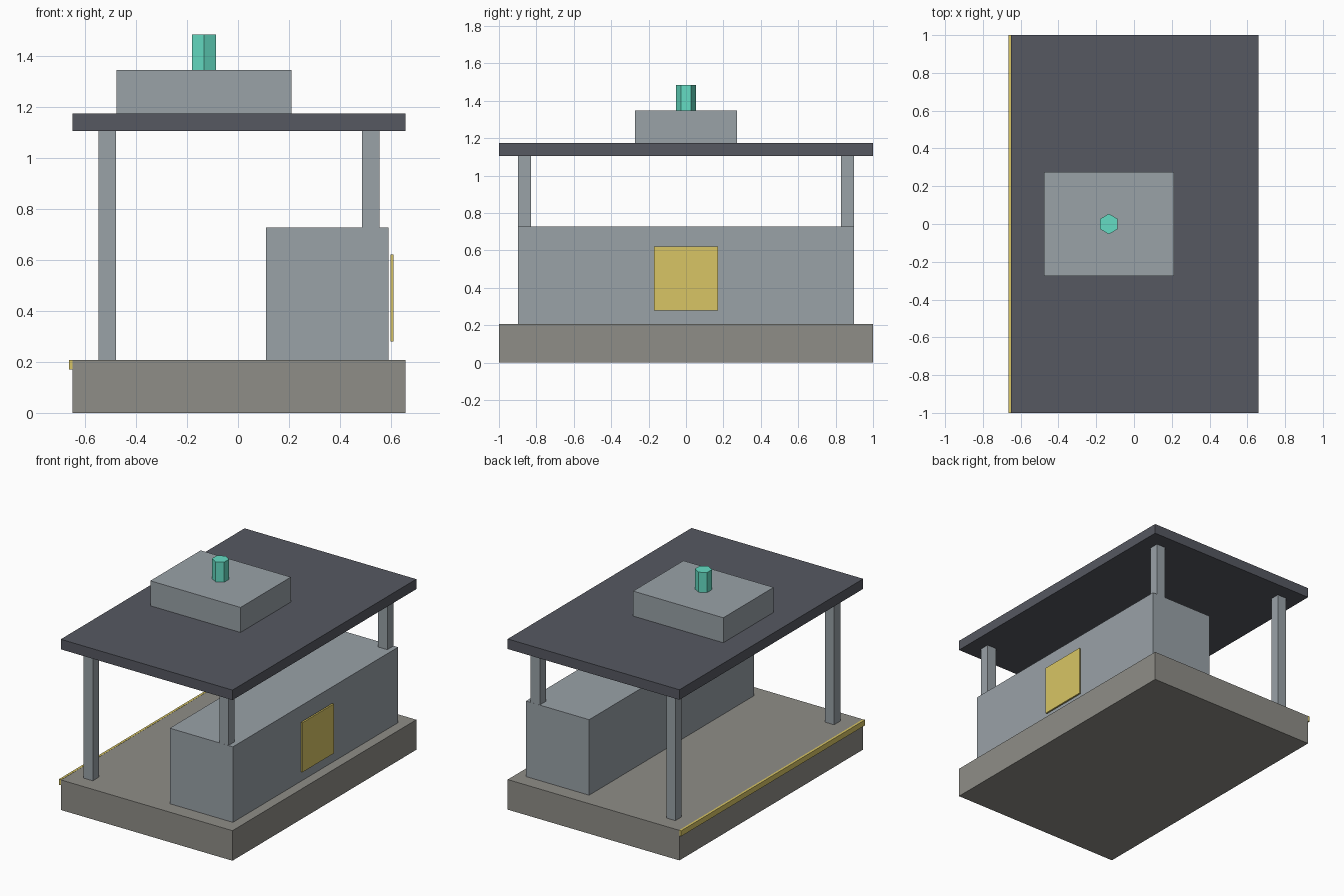
import bpy
import bmesh
from math import radians
from mathutils import Matrix

if "Cube" in bpy.data.objects:
    bpy.data.objects.remove(bpy.data.objects["Cube"])


def material(name, rgb):
    m = bpy.data.materials.new(name)
    m.diffuse_color = (*rgb, 1)
    m.use_nodes = True
    m.node_tree.nodes["Principled BSDF"].inputs["Base Color"].default_value = m.diffuse_color
    return m


def finish(name, bm, mat):
    mesh = bpy.data.meshes.new(name)
    bm.to_mesh(mesh)
    bm.free()
    mesh.materials.append(mat)
    obj = bpy.data.objects.new(name, mesh)
    bpy.context.collection.objects.link(obj)
    return obj


def box(name, x, y, z, mat):
    """Box from (min, max) pairs on each axis."""
    bm = bmesh.new()
    bmesh.ops.create_cube(bm, size=1)
    for v in bm.verts:
        v.co = [r[0] if c < 0 else r[1] for c, r in zip(v.co, (x, y, z))]
    return finish(name, bm, mat)


stone = material("stone", (0.275, 0.27, 0.245))
metal = material("metal", (0.32, 0.36, 0.39))
dark = material("dark_roof", (0.093, 0.098, 0.12))
yellow = material("yellow", (0.69, 0.56, 0.13))
teal = material("teal", (0.13, 0.72, 0.55))

FLOOR, EAVES, ROOF, BOX_TOP, TOP = 0.207, 1.106, 1.175, 1.347, 1.485
X = (-0.65, 0.658)

# Base slab with a yellow strip along its open edge
box("base_slab", X, (-1, 1), (0, FLOOR), stone)
box("edge_strip", (-0.664, -0.648), (-1, 1), (0.17, FLOOR + 0.001), yellow)

# Long counter and the panel standing just off its outer face
box("counter", (0.109, 0.59), (-0.898, 0.898), (FLOOR, 0.727), metal)
box("counter_panel", (0.599, 0.611), (-0.172, 0.17), (0.28, 0.621), yellow)

# Four corner posts, mirrored front to back
for side, x in (("left", (-0.547, -0.478)), ("right", (0.486, 0.556))):
    for end, s in (("front", -1), ("back", 1)):
        y = sorted((s * 0.83, s * 0.897))
        box(f"{end}_{side}_post", x, y, (FLOOR, EAVES), metal)

# Flat roof and rooftop box
box("roof", X, (-1, 1), (EAVES, ROOF), dark)
box("rooftop_box", (-0.476, 0.211), (-0.274, 0.274), (ROOF, BOX_TOP), metal)

# Hexagonal beacon, corners pointing along y
bm = bmesh.new()
bmesh.ops.create_cone(
    bm, cap_ends=True, segments=6, radius1=0.054, radius2=0.054,
    depth=TOP - BOX_TOP,
    matrix=Matrix.Translation((-0.133, 0, (TOP + BOX_TOP) / 2)))
# Make sure a corner, not a flat, faces the front
if max(v.co.y for v in bm.verts) < 0.053:
    bmesh.ops.rotate(bm, cent=(-0.133, 0, 0), verts=bm.verts,
                     matrix=Matrix.Rotation(radians(30), 3, 'Z'))
finish("beacon", bm, teal)
